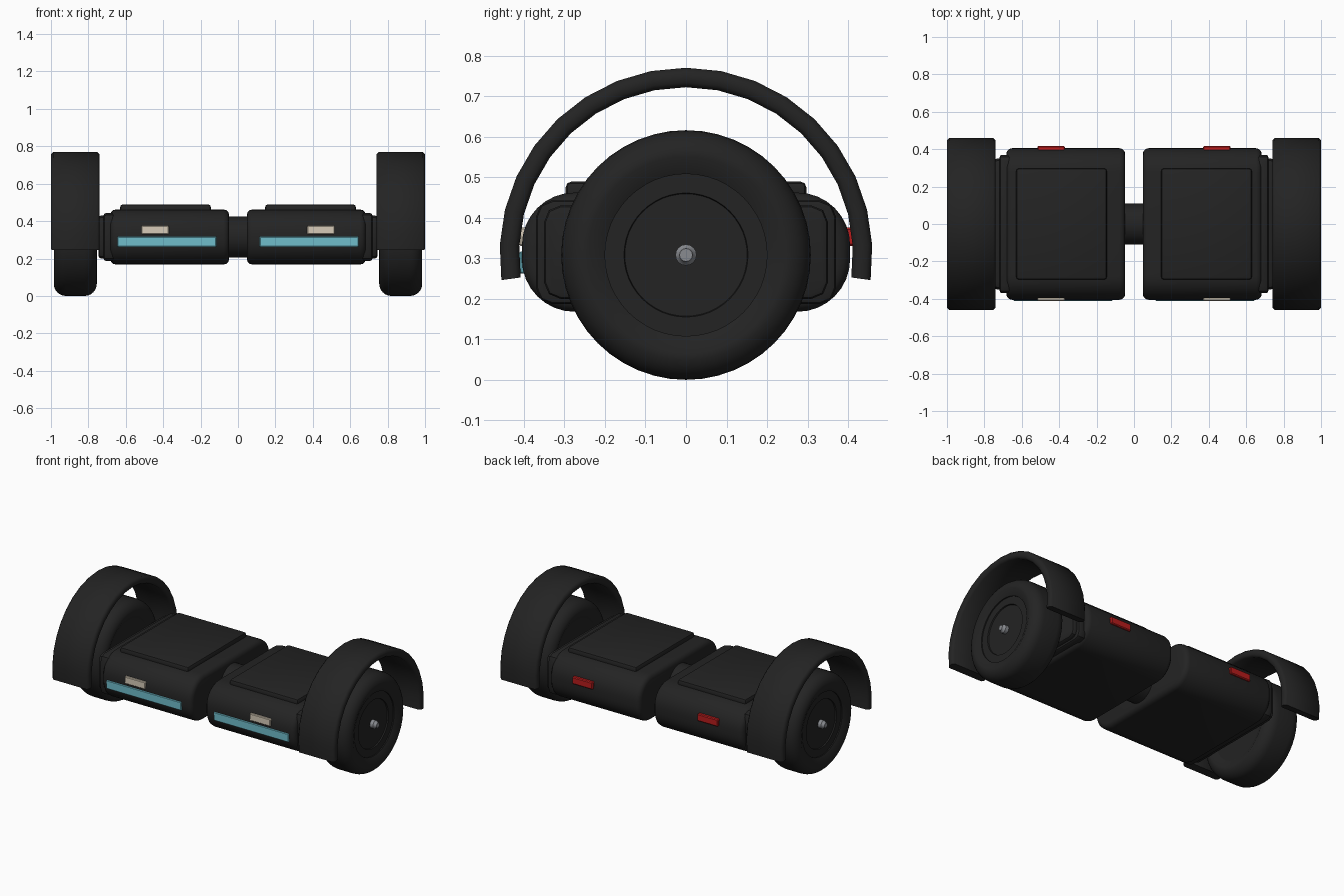
import bpy, bmesh, math

if "Cube" in bpy.data.objects:
    bpy.data.objects.remove(bpy.data.objects["Cube"])


def material(name, rgb):
    m = bpy.data.materials.new(name)
    m.use_nodes = True
    m.diffuse_color = (*rgb, 1)
    m.node_tree.nodes["Principled BSDF"].inputs["Base Color"].default_value = (*rgb, 1)
    return m


BLACK = material("matte black", (0.017, 0.017, 0.017))
CYAN = material("cyan light", (0.16, 0.51, 0.6))
CREAM = material("cream lamp", (0.68, 0.6, 0.48))
RED = material("red lamp", (0.48, 0.012, 0.012))
STEEL = material("steel", (0.25, 0.26, 0.28))

AXLE_Z = 0.308   # wheel centre height
BODY_Z = 0.315   # deck centre height


def finish(bm, name, mat, side=1, angle=35):
    """Mirror to the wanted side, then turn the mesh into a shaded object."""
    for v in bm.verts:
        v.co.x *= side
    bmesh.ops.recalc_face_normals(bm, faces=bm.faces)
    mesh = bpy.data.meshes.new(name)
    bm.to_mesh(mesh)
    bm.free()
    mesh.materials.append(mat)
    ob = bpy.data.objects.new(name, mesh)
    bpy.context.collection.objects.link(ob)
    bpy.ops.object.select_all(action='DESELECT')
    ob.select_set(True)
    bpy.context.view_layer.objects.active = ob
    bpy.ops.object.shade_smooth_by_angle(angle=math.radians(angle))


def box(name, mat, side, xs, ys, zs, bevel=0.0, segments=2):
    bm = bmesh.new()
    bmesh.ops.create_cube(bm, size=1)
    for v in bm.verts:
        for i, (lo, hi) in enumerate((xs, ys, zs)):
            v.co[i] = (lo + hi) / 2 + v.co[i] * (hi - lo)
    if bevel:
        bmesh.ops.bevel(bm, geom=bm.edges[:], offset=bevel, segments=segments,
                        profile=0.5, affect='EDGES')
    finish(bm, name, mat, side)


def rounded(hy, hz, r, steps):
    """Rounded rectangle in the side plane, centred on the deck height."""
    pts = []
    for q, (sy, sz) in enumerate(((1, 1), (-1, 1), (-1, -1), (1, -1))):
        for k in range(steps + 1):
            a = (q + k / steps) * math.pi / 2
            pts.append((sy * (hy - r) + r * math.cos(a),
                        BODY_Z + sz * (hz - r) + r * math.sin(a)))
    return pts


def prism(name, mat, side, profile, x0, x1, bevel, segments=3):
    """Side profile extruded along x, with rounded end rims."""
    bm = bmesh.new()
    cap = bm.faces.new([bm.verts.new((x0, y, z)) for y, z in profile])
    out = bmesh.ops.extrude_face_region(bm, geom=[cap], use_keep_orig=True)
    for v in out["geom"]:
        if isinstance(v, bmesh.types.BMVert):
            v.co.x = x1
    rims = [e for e in bm.edges if abs(e.verts[0].co.x - e.verts[1].co.x) < 1e-5]
    bmesh.ops.bevel(bm, geom=rims, offset=bevel, segments=segments,
                    profile=0.5, affect='EDGES')
    finish(bm, name, mat, side)


def lathe(name, mat, side, profile, z, segments=48):
    """Profile of (x, radius) points turned around the x axis."""
    bm = bmesh.new()
    verts = [bm.verts.new((x, 0, z + r)) for x, r in profile]
    edges = [bm.edges.new(p) for p in zip(verts, verts[1:])]
    bmesh.ops.spin(bm, geom=verts + edges, cent=(0, 0, z), axis=(1, 0, 0),
                   angle=math.tau, steps=segments, use_duplicate=False)
    bmesh.ops.remove_doubles(bm, verts=bm.verts, dist=1e-5)
    finish(bm, name, mat, side)


def tyre_profile():
    """Closed tyre section with softly rounded shoulders."""
    x0, x1, r0, r1, c = 0.755, 0.985, 0.2, 0.308, 0.065
    pts = [(x0 + 0.02, r0)]
    for k in range(7):
        a = k / 6 * math.pi / 2
        pts.append((x0 + c - c * math.cos(a), r1 - c + c * math.sin(a)))
    pts.append(((x0 + x1) / 2, r1))
    return pts + [(x0 + x1 - x, r) for x, r in reversed(pts[:-1])] + [pts[0]]


def fender(name, side):
    """Arched mudguard over the wheel."""
    bm = bmesh.new()
    x0, x1, inner, outer, c = 0.74, 1.0, 0.412, 0.46, 0.012
    section = [(x0, inner + c), (x0, outer - c), (x0 + c, outer), (x1 - c, outer),
               (x1, outer - c), (x1, inner + c), (x1 - c, inner), (x0 + c, inner)]
    rings = []
    for k in range(19):
        a = math.radians(-8 + 196 * k / 18)
        rings.append([bm.verts.new((x, r * math.cos(a), 0.31 + r * math.sin(a)))
                      for x, r in section])
    for a, b in zip(rings, rings[1:]):
        for i in range(len(section)):
            j = (i + 1) % len(section)
            bm.faces.new((a[i], a[j], b[j], b[i]))
    bm.faces.new(rings[0])
    bm.faces.new(rings[-1])
    finish(bm, name, BLACK, side, 50)


# Pivot joining both halves
lathe("centre_pivot", BLACK, 1, [(-0.1, 0), (-0.1, 0.11), (0.1, 0.11), (0.1, 0)],
      BODY_Z, 32)

for label, s in (("left", 1), ("right", -1)):
    # Deck half with foot pad
    prism(label + "_deck", BLACK, s, rounded(0.405, 0.147, 0.13, 8), 0.047, 0.683, 0.03)
    box(label + "_foot_pad", BLACK, s, (0.145, 0.63), (-0.297, 0.297), (0.44, 0.489), 0.014)

    # Stepped mount between deck and wheel
    prism(label + "_mount_base", BLACK, s, rounded(0.37, 0.128, 0.04, 2), 0.66, 0.718, 0.012, 2)
    prism(label + "_mount_plate", BLACK, s, rounded(0.35, 0.115, 0.04, 2), 0.70, 0.745, 0.012, 2)

    # Wheel, hub and axle
    lathe(label + "_tyre", BLACK, s, tyre_profile(), AXLE_Z)
    lathe(label + "_hub", BLACK, s,
          [(0.775, 0), (0.775, 0.203), (0.958, 0.203), (0.958, 0.153), (0.95, 0.151),
           (0.95, 0)], AXLE_Z)
    lathe(label + "_axle", BLACK, s, [(0.72, 0), (0.72, 0.06), (0.8, 0.06), (0.8, 0)],
          AXLE_Z, 24)
    lathe(label + "_axle_cap", STEEL, s,
          [(0.94, 0), (0.94, 0.026), (0.972, 0.026), (0.98, 0.018), (0.99, 0.016),
           (0.99, 0)], AXLE_Z, 16)
    fender(label + "_fender", s)

    # Front light strip, headlamp and tail lamp
    box(label + "_light_strip", CYAN, s, (0.115, 0.645), (-0.411, -0.39), (0.262, 0.317), 0.004, 1)
    box(label + "_headlamp", CREAM, s, (0.37, 0.516), (-0.411, -0.38), (0.33, 0.376), 0.004, 1)
    box(label + "_tail_lamp", RED, s, (0.37, 0.516), (0.38, 0.417), (0.33, 0.376), 0.005, 1)
